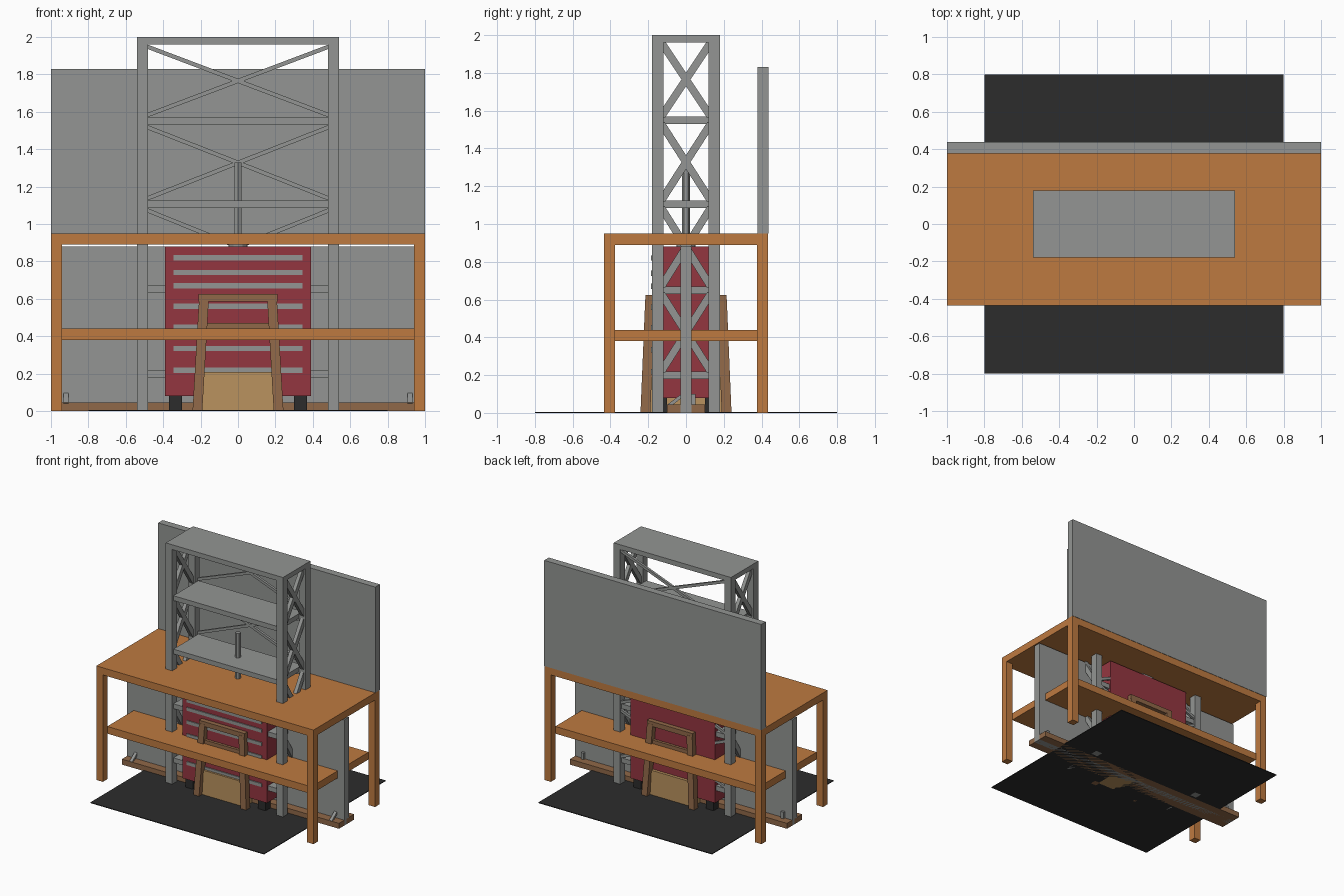
import bpy, bmesh, math
from mathutils import Vector

if "Cube" in bpy.data.objects:
    bpy.data.objects.remove(bpy.data.objects["Cube"])


def mat(name, r, g, b):
    lin = lambda c: (c / 255 / 12.92) if c < 10 else ((c / 255 + 0.055) / 1.055) ** 2.4
    m = bpy.data.materials.new(name)
    m.diffuse_color = (lin(r), lin(g), lin(b), 1)
    m.use_nodes = True
    m.node_tree.nodes["Principled BSDF"].inputs["Base Color"].default_value = m.diffuse_color
    return m


ORANGE = mat("orange wood", 190, 122, 64)
GREY = mat("grey metal", 147, 149, 147)
RED = mat("red paint", 148, 54, 64)
TAN = mat("tan board", 186, 146, 94)
BROWN = mat("brown wood", 144, 104, 72)
DARK = mat("dark rubber", 44, 44, 44)


def finish(name, bm, material):
    bmesh.ops.recalc_face_normals(bm, faces=bm.faces)
    me = bpy.data.meshes.new(name)
    bm.to_mesh(me)
    bm.free()
    me.materials.append(material)
    ob = bpy.data.objects.new(name, me)
    bpy.context.collection.objects.link(ob)
    return ob


def box(name, x, y, z, material):
    """Box from (min, max) ranges."""
    bm = bmesh.new()
    bmesh.ops.create_cube(bm, size=1)
    for v in bm.verts:
        v.co = Vector([(r[0] + r[1]) / 2 + c * (r[1] - r[0]) for c, r in zip(v.co, (x, y, z))])
    return finish(name, bm, material)


def beam(name, a, b, wide, thick, normal, material):
    """Straight bar from a to b, thin along the normal direction."""
    a, b, n = Vector(a), Vector(b), Vector(normal)
    d = b - a
    side = d.normalized().cross(n)
    bm = bmesh.new()
    bmesh.ops.create_cube(bm, size=1)
    for v in bm.verts:
        c = v.co.copy()
        v.co = a + d * (c.z + 0.5) + side * (c.x * wide) + n * (c.y * thick)
    return finish(name, bm, material)


def slanted_leg(name, base, top, h, w, material):
    """Square leg with level ends, leaning from base to top."""
    bm = bmesh.new()
    bmesh.ops.create_cube(bm, size=1)
    for v in bm.verts:
        px, py = top if v.co.z > 0 else base
        v.co = Vector((px + v.co.x * w, py + v.co.y * w, (v.co.z + 0.5) * h))
    return finish(name, bm, material)


def cylinder(name, r, z0, z1, sides, material):
    bm = bmesh.new()
    bmesh.ops.create_cone(bm, cap_ends=True, segments=sides, radius1=r, radius2=r, depth=z1 - z0)
    bmesh.ops.translate(bm, verts=bm.verts, vec=(0, 0, (z0 + z1) / 2))
    return finish(name, bm, material)


def span(a, b, s):
    return tuple(sorted((a * s, b * s)))


def sym(v):
    return (-v, v)


CORNERS = [(sx, sy) for sx in (-1, 1) for sy in (-1, 1)]

# Workbench
box("bench_top", sym(1), sym(.435), (.89, .95), ORANGE)
box("bench_shelf", sym(.94), sym(.378), (.38, .44), ORANGE)
for sx, sy in CORNERS:
    box("bench_leg", span(.94, 1, sx), span(.375, .435, sy), (0, .89), ORANGE)

# Wall panels: one behind the bench, one standing in the middle
box("back_panel", sym(1), (.378, .438), (.95, 1.83), GREY)
box("middle_panel", sym(1), sym(.03), (0, .88), GREY)

# Tall shelving rack
box("rack_top", sym(.54), sym(.18), (1.96, 2), GREY)
levels = [.18, .63, 1.085, 1.53, 1.96]
for z in levels[:-1]:
    box("rack_shelf", sym(.48), sym(.165), (z, z + .04), GREY)
for sx, sy in CORNERS:
    box("rack_post", span(.48, .54, sx), span(.12, .18, sy), (0, 1.96), GREY)
for lo, hi in zip(levels[:-1], levels[1:]):
    z0, z1 = lo + .04, hi
    for s in (-1, 1):
        # Back cross braces
        beam("rack_back_brace", (-.49, .165, z0 + .01 if s > 0 else z1 - .01),
             (.49, .165, z1 - .01 if s > 0 else z0 + .01), .022, .02, (0, 1, 0), GREY)
        # End cross braces
        for x in (-.51, .51):
            beam("rack_end_brace", (x, -.13 * s, z0), (x, .13 * s, z1), .04, .03, (1, 0, 0), GREY)

# Tool chest on casters
box("chest_body", sym(.39), sym(.176), (.08, .88), RED)
for z in (.82, .74, .67, .56, .45, .335, .218):
    box("chest_handle", sym(.345), (-.184, -.175), (z - .014, z + .014), GREY)
for sx, sy in CORNERS:
    box("chest_caster", span(.3, .37, sx), span(.1, .165, sy), (0, .08), DARK)

# Upright rod with collar
cylinder("rod", .021, .8, 1.33, 6, GREY)
cylinder("rod_collar", .05, .86, .895, 12, GREY)

# Wooden stool with leaning legs
box("stool_seat", sym(.21), sym(.215), (.585, .625), BROWN)
for sx, sy in CORNERS:
    slanted_leg("stool_leg", (.217 * sx, .215 * sy), (.182 * sx, .19 * sy), .6, .052, BROWN)
for s in (-1, 1):
    box("stool_front_rail", sym(.18), span(.185, .208, s), (.435, .47), BROWN)
    box("stool_side_rail", span(.175, .2, s), sym(.18), (.435, .47), BROWN)

# Storage box
box("storage_box", sym(.2), sym(.2), (0, .21), TAN)

# Low plank with brackets
box("plank", sym(1), sym(.1), (0, .045), BROWN)
for s in (-1, 1):
    beam("bracket_strut", (.92 * s, -.095, .035), (.92 * s, -.01, .1), .018, .025, (1, 0, 0), GREY)
    box("bracket_upright", span(.908, .932, s), (.03, .05), (.03, .1), GREY)

# Floor mat
box("floor_mat", sym(.8), sym(.8), (0, .006), DARK)
